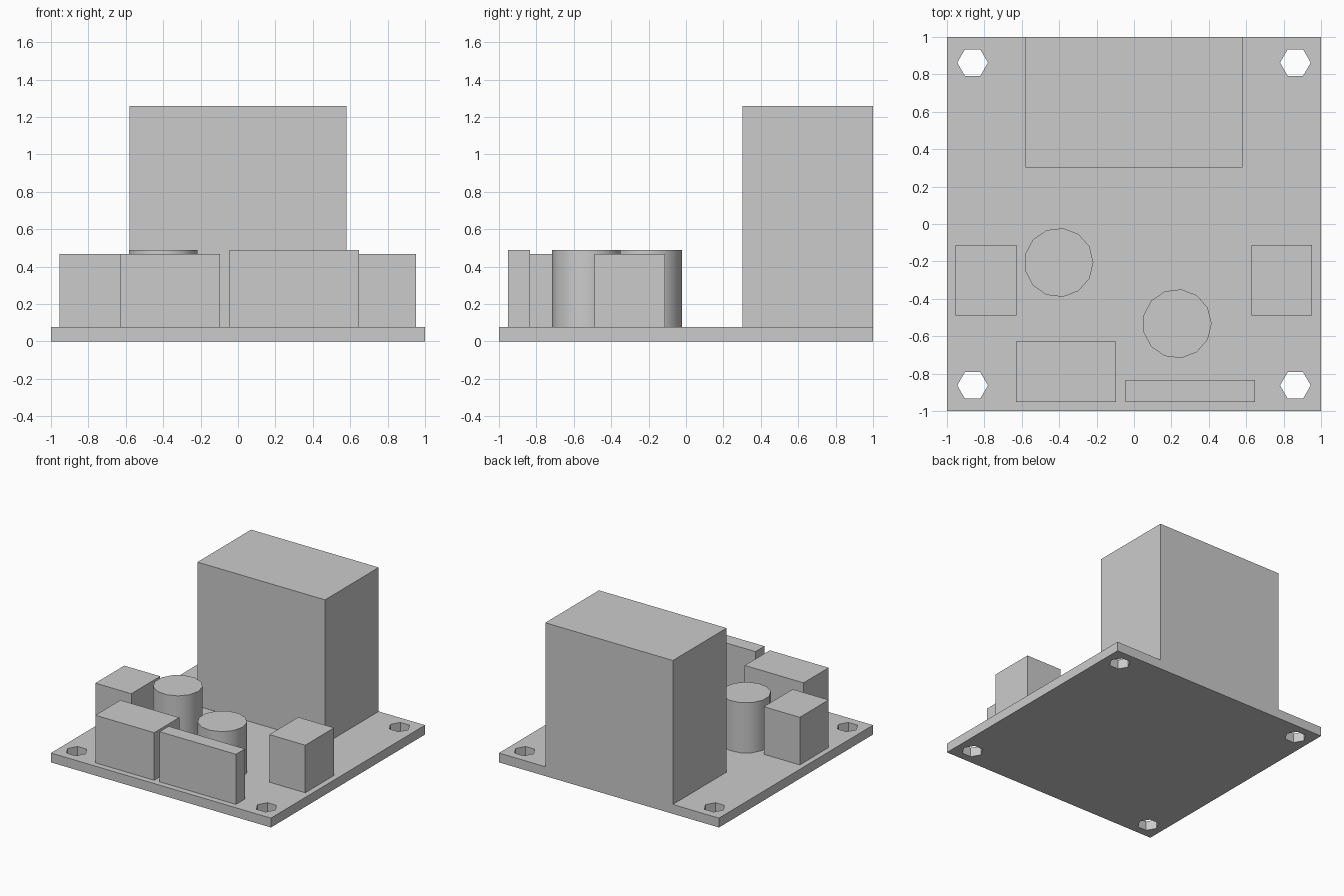
import bpy, bmesh
from math import radians, cos, sin, tau

cube = bpy.data.objects.get("Cube")
if cube:
    bpy.data.objects.remove(cube, do_unlink=True)

BOARD_TOP = 0.077

grey = bpy.data.materials.new("plain grey")
grey.use_nodes = True
colour = (0.6, 0.6, 0.6, 1)
grey.diffuse_color = colour
grey.node_tree.nodes["Principled BSDF"].inputs["Base Color"].default_value = colour


def box(name, x0, x1, y0, y1, top):
    """Block standing on the board, given by its limits."""
    bpy.ops.mesh.primitive_cube_add(
        size=1, location=((x0 + x1) / 2, (y0 + y1) / 2, (BOARD_TOP + top) / 2))
    ob = bpy.context.object
    ob.name = name
    ob.scale = (x1 - x0, y1 - y0, top - BOARD_TOP)
    bpy.ops.object.transform_apply(location=False, rotation=False, scale=True)
    ob.data.materials.append(grey)


def capacitor(name, x, y, radius=0.185, top=0.489, sides=13):
    """Upright can with smooth sides and a vertex towards +x."""
    bpy.ops.mesh.primitive_cylinder_add(
        vertices=sides, radius=radius, depth=top - BOARD_TOP,
        location=(x, y, (BOARD_TOP + top) / 2), rotation=(0, 0, radians(-90)))
    ob = bpy.context.object
    ob.name = name
    bpy.ops.object.shade_smooth_by_angle(angle=radians(40))
    ob.data.materials.append(grey)


# Circuit board: square outline with a hexagonal hole near each corner
bm = bmesh.new()


def loop(points):
    verts = [bm.verts.new((x, y, 0)) for x, y in points]
    for i, v in enumerate(verts):
        bm.edges.new((v, verts[i - 1]))


loop([(-1, -1), (1, -1), (1, 1), (-1, 1)])
for sx in (-1, 1):
    for sy in (-1, 1):
        loop([(sx * 0.863 + 0.082 * cos(tau * i / 6),
               sy * 0.863 + 0.082 * sin(tau * i / 6)) for i in range(6)])
bmesh.ops.triangle_fill(bm, edges=bm.edges[:], use_beauty=True, normal=(0, 0, 1))
slab = bmesh.ops.extrude_face_region(bm, geom=bm.faces[:], use_keep_orig=True)
bmesh.ops.translate(bm, vec=(0, 0, BOARD_TOP),
                    verts=[g for g in slab["geom"] if isinstance(g, bmesh.types.BMVert)])
bmesh.ops.recalc_face_normals(bm, faces=bm.faces[:])
mesh = bpy.data.meshes.new("circuit_board")
bm.to_mesh(mesh)
bm.free()
mesh.materials.append(grey)
bpy.context.collection.objects.link(bpy.data.objects.new("circuit_board", mesh))

# Tall block at the back edge
box("heat_sink_block", -0.581, 0.579, 0.303, 1, 1.26)

# Side terminals, one on each edge
box("right_terminal", -0.955, -0.628, -0.488, -0.113, 0.468)
box("left_terminal", 0.627, 0.953, -0.488, -0.113, 0.468)

# Front blocks
box("front_terminal", -0.63, -0.095, -0.952, -0.627, 0.468)
box("pin_header", -0.046, 0.648, -0.952, -0.835, 0.489)

# Capacitors
capacitor("right_capacitor", -0.402, -0.206)
capacitor("left_capacitor", 0.23, -0.533)
